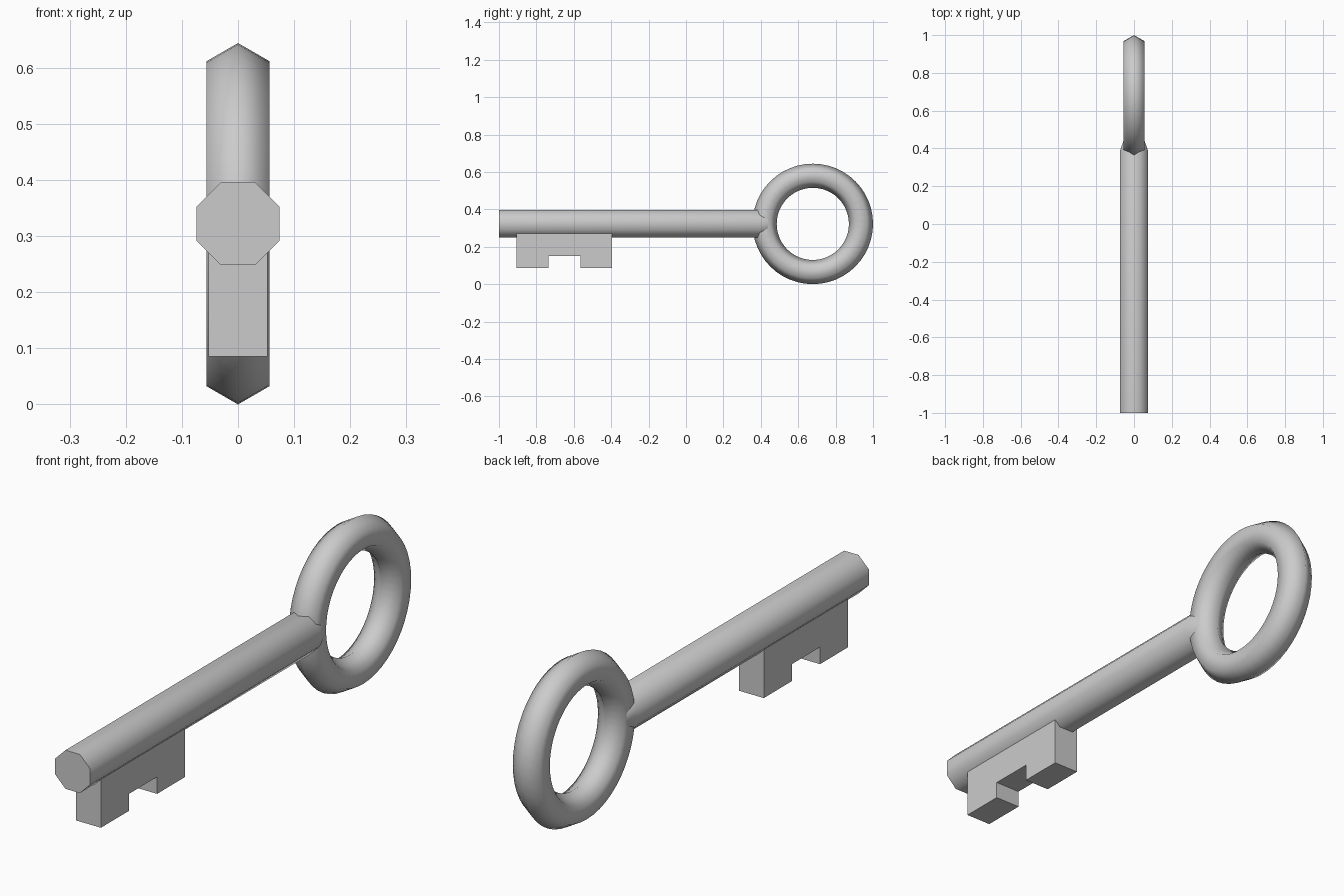
import bpy, bmesh, math
from mathutils import Matrix

cube = bpy.data.objects.get("Cube")
if cube:
    bpy.data.objects.remove(cube, do_unlink=True)

AXIS_Z = 0.322   # height of the shaft axis and the ring centre

# One plain grey metal
metal = bpy.data.materials.new("grey metal")
metal.use_nodes = True
GREY = (0.6, 0.6, 0.6, 1)
metal.diffuse_color = GREY
metal.node_tree.nodes["Principled BSDF"].inputs["Base Color"].default_value = GREY


def finish(name, bm, smooth_angle=None):
    bmesh.ops.recalc_face_normals(bm, faces=bm.faces)
    mesh = bpy.data.meshes.new(name)
    bm.to_mesh(mesh)
    bm.free()
    mesh.materials.append(metal)
    obj = bpy.data.objects.new(name, mesh)
    bpy.context.collection.objects.link(obj)
    if smooth_angle:
        bpy.ops.object.select_all(action='DESELECT')
        obj.select_set(True)
        bpy.context.view_layer.objects.active = obj
        bpy.ops.object.shade_smooth_by_angle(angle=math.radians(smooth_angle))
    return obj


# Shaft: eight-sided rod, tapering where it enters the ring
bm = bmesh.new()
rings = []
for y, r in ((-1, 0.08), (0.39, 0.08), (0.45, 0.056)):
    ring = []
    for i in range(8):
        a = math.tau * (i + 0.5) / 8
        ring.append(bm.verts.new((r * math.cos(a), y, AXIS_Z + r * math.sin(a))))
    rings.append(ring)
for lower, upper in zip(rings, rings[1:]):
    for i in range(8):
        j = (i + 1) % 8
        bm.faces.new((lower[i], lower[j], upper[j], upper[i]))
bm.faces.new(rings[0])
bm.faces.new(rings[-1])
finish("shaft", bm, 60)

# Handle ring: six-sided section with a ridge on the outer and inner rims
bpy.ops.mesh.primitive_torus_add(
    major_segments=48, minor_segments=6, major_radius=0.2575, minor_radius=0.0645,
    location=(0, 0.678, AXIS_Z), rotation=(0, math.pi / 2, 0))
handle = bpy.context.object
handle.name = "handle_ring"
handle.data.materials.append(metal)
bpy.ops.object.shade_smooth_by_angle(angle=math.radians(75))

# Bit: notched side profile given thickness across x
profile = [(-0.905, 0.29), (-0.905, 0.085), (-0.735, 0.085), (-0.735, 0.15),
           (-0.565, 0.15), (-0.565, 0.085), (-0.395, 0.085), (-0.395, 0.29)]
bm = bmesh.new()
face = bm.faces.new([bm.verts.new((-0.053, y, z)) for y, z in profile])
side = bmesh.ops.extrude_face_region(bm, geom=[face])
moved = [v for v in side["geom"] if isinstance(v, bmesh.types.BMVert)]
bmesh.ops.translate(bm, verts=moved, vec=(0.106, 0, 0))
finish("key_bit", bm)
